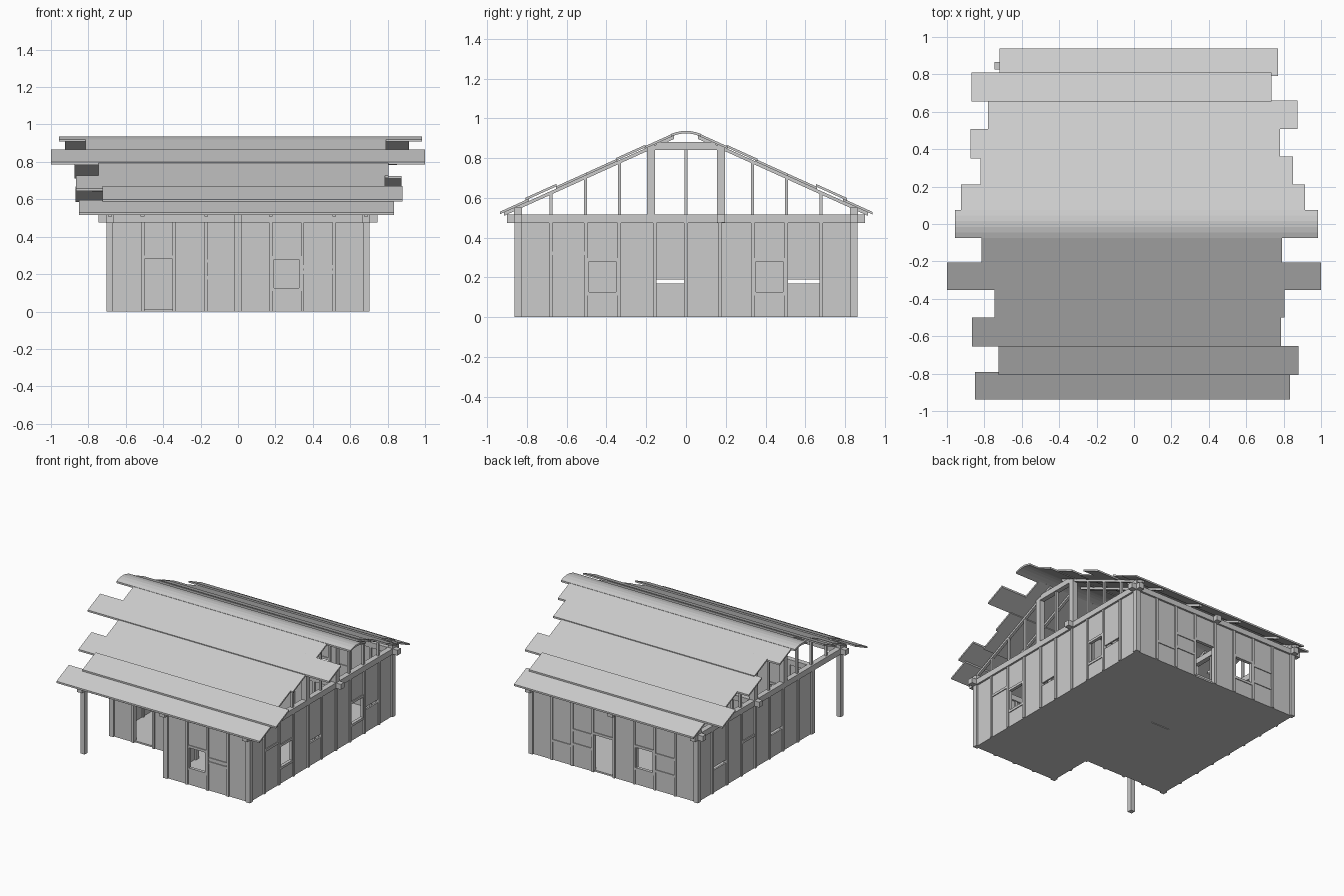
import bpy, bmesh

if "Cube" in bpy.data.objects:
    bpy.data.objects.remove(bpy.data.objects["Cube"])

XS = [-.685, -.51, -.34, -.17, 0, .175, .345, .515, .685]
YS = [-.845, -.68, -.505, -.335, -.158, 0, .17, .335, .505, .68, .845]
H = .48


def add_box(bm, x0, x1, y0, y1, z0, z1):
    v = [bm.verts.new((x, y, z)) for x in (x0, x1) for y in (y0, y1) for z in (z0, z1)]
    for f in ((0, 1, 3, 2), (4, 6, 7, 5), (0, 4, 5, 1), (2, 3, 7, 6), (0, 2, 6, 4), (1, 5, 7, 3)):
        bm.faces.new([v[i] for i in f])


def add_prism(bm, pts, x0, x1):
    """Extrude a y-z profile along x."""
    a = [bm.verts.new((x0, y, z)) for y, z in pts]
    b = [bm.verts.new((x1, y, z)) for y, z in pts]
    n = len(pts)
    bm.faces.new(a)
    bm.faces.new(b[::-1])
    for i in range(n):
        j = (i + 1) % n
        bm.faces.new((a[i], b[i], b[j], a[j]))


def finish(name, bm):
    bmesh.ops.recalc_face_normals(bm, faces=bm.faces)
    me = bpy.data.meshes.new(name)
    bm.to_mesh(me)
    bm.free()
    ob = bpy.data.objects.new(name, me)
    bpy.context.collection.objects.link(ob)


def boxes(name, items):
    bm = bmesh.new()
    for it in items:
        add_box(bm, *it)
    finish(name, bm)


WINDOW = dict(solid=[(0, .11), (.29, H)], bars=[.118, .288], frame=True)
DOOR = dict(solid=[(.29, H)], bars=[.29])
GAP = dict(solid=[(0, .168), (.19, H)])


def bars(*z):
    return dict(solid=[(0, H)], bars=z)


def wall(name, axis, pos, lines, bays):
    """Panelled wall with studs; bays maps bay number to its openings and boards."""
    panels, studs = [], []

    def put(lst, a0, a1, t, z0, z1):
        if axis == 'x':
            lst.append((a0, a1, pos - t, pos + t, z0, z1))
        else:
            lst.append((pos - t, pos + t, a0, a1, z0, z1))
    for i, (a, b) in enumerate(zip(lines, lines[1:])):
        bay = bays.get(i, bars())
        for z0, z1 in bay['solid']:
            put(panels, a, b, .006, z0, z1)
        for z in bay.get('bars', ()):
            put(studs, a + .008, b - .008, .012, z - .009, z + .009)
        if bay.get('frame'):
            for s in (a + .008, b - .018):
                put(studs, s, s + .01, .011, .118, .288)
    for a in lines[1:-1]:
        put(studs, a - .009, a + .009, .0155, 0, H)
    boxes(name + "_panels", panels)
    boxes(name + "_studs", studs)


# outer walls, with the front left corner set back for a porch
wall("front_wall", 'x', -.845, XS[4:], {1: WINDOW, 2: bars(.21, .24)})
wall("porch_back_wall", 'x', YS[2], XS[:5], {1: DOOR, 3: bars(.18, .27)})
wall("porch_side_wall", 'y', 0, YS[:3], {})
wall("back_wall", 'x', .845, XS, {1: bars(.145, .27), 2: WINDOW, 4: DOOR, 5: bars(.165, .27), 6: bars(.145)})
wall("right_wall", 'y', .685, YS, {0 + 1: bars(.32), 2: WINDOW, 4: GAP, 7: WINDOW, 8: GAP})
wall("left_wall", 'y', -.685, YS[2:], {2: GAP, 4: bars(.25), 6: GAP})
wall("inner_wall", 'x', .175, XS, {3: DOOR})

# corner posts
c = .0175
boxes("corner_posts", [(x - c, x + c, y - c, y + c, 0, H) for x, y in (
    (-.685, -.845), (.685, -.845), (-.685, .845), (.685, .845), (0, -.845), (0, YS[2]), (-.685, YS[2]))])

# floor slabs
boxes("floor", [(-.685, .685, YS[2], .172, 0, .012), (-.685, .685, .178, .845, 0, .012),
                (0, .685, -.845, YS[2], 0, .012)])

# top plate beams, crossing and overhanging at the corners
boxes("plate_beams_long", [(-.745, .745, y - .02, y + .02, .475, .515) for y in (-.845, .175, .845)]
      + [(-.685, 0, YS[2] - .02, YS[2] + .02, .475, .515)])
boxes("plate_beams_cross", [(x - .02, x + .02, -.9, .9, .474, .516) for x in (-.685, 0, .685)])


def roof_z(y):
    return .953 - .452 * abs(y)


# gable framing at both ends
gable = []
for x in (-.685, .685):
    for y in YS:
        w = .02 if abs(y) > .8 or abs(abs(y) - .165) < .02 else .008
        yy = .175 * (1 if y > 0 else -1) if w == .02 and abs(y) < .3 else y
        gable.append((x - w, x + w, yy - w, yy + w, .51, min(roof_z(abs(yy) + w) - .012, .86)))
    gable.append((x - .018, x + .018, -.195, .195, .84, .865))
    gable.append((x - .018, x + .018, -.15, .15, .865, .88))
boxes("gable_frames", gable)

# rafters under the boards
bm = bmesh.new()
for x in (-.685, -.51, -.17, .175, .515, .685):
    for s in (-1, 1):
        pts = [(s * y, roof_z(y) - d) for y, d in ((.06, .012), (.915, .012), (.915, .03), (.06, .03))]
        add_prism(bm, pts, x - .01, x + .01)
finish("rafters", bm)

# roof boards of uneven length: side, inner y, outer y, left x, right x, lift
BOARDS = [(1, .06, .21, -.925, .915, 0), (1, .205, .36, -.82, .85, .006), (1, .35, .507, -.875, .78, 0),
          (1, .507, .66, -.78, .875, 0), (1, .655, .81, -.87, .735, .012), (1, .79, .938, -.72, .77, 0),
          (-1, .06, .21, -.815, .79, 0), (-1, .205, .352, -1, 1, .006), (-1, .345, .5, -.745, .805, 0),
          (-1, .5, .655, -.865, .785, 0), (-1, .652, .807, -.725, .88, .012), (-1, .79, .937, -.85, .835, 0)]
bm = bmesh.new()
for s, y0, y1, x0, x1, lift in BOARDS:
    pts = [(s * y, roof_z(y) + lift - d) for y, d in ((y0, 0), (y1, 0), (y1, .013), (y0, .013))]
    add_prism(bm, pts, x0, x1)
finish("roof_boards", bm)

# arched ridge cap
arc = [(-.075, .921), (-.045, .931), (-.015, .9365), (.015, .9365), (.045, .931), (.075, .921)]
bm = bmesh.new()
add_prism(bm, arc + [(y, z - .013) for y, z in reversed(arc)], -.957, .985)
finish("ridge_cap", bm)
